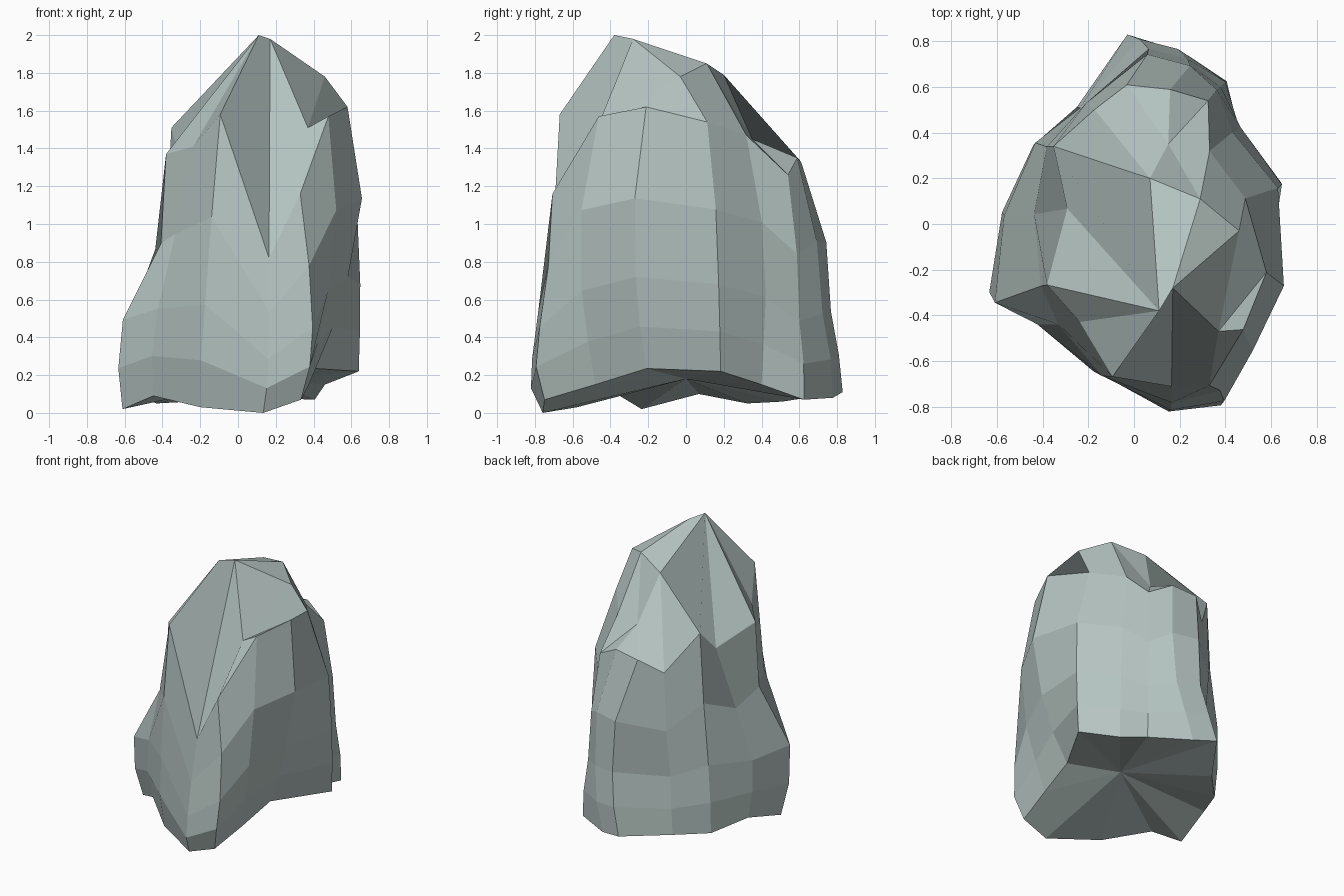
import bpy, bmesh
from math import radians, sin, cos, pi
from mathutils import Vector

# Vertical ribs of the rock, counter-clockwise from the front:
# base angle, rim angle, base z, rim z, then five radii from base to rim
STEPS = (0, .16, .35, .65, 1)
RIBS = [
    (-80, -77, .00, .82, .77, .835, .83, .80, .73),
    (-66, -65, .07, 1.16, .82, .88, .87, .82, .78),
    (-52, -44, .15, 1.57, .61, .67, .73, .76, .665),
    (-27, -20, .235, 1.62, .46, .56, .64, .71, .617),
    (16, 13, .22, 1.54, .665, .67, .67, .65, .50),
    (41, 44, .15, 1.47, .61, .62, .63, .59, .46),
    (57, 59, .07, 1.26, .745, .74, .71, .69, .63),
    (80, 75, .08, 1.35, .79, .79, .76, .735, .61),
    (92, 93, .11, 1.33, .83, .81, .77, .745, .61),
    (116, 109, .06, 1.23, .57, .56, .53, .57, .53),
    (143, 136, .05, 1.51, .54, .56, .56, .51, .49),
    (173, 167, .10, 1.28, .56, .58, .57, .44, .30),
    (201, 215, .02, 1.37, .655, .70, .70, .49, .465),
    (218, 241, .09, 1.41, .57, .61, .61, .55, .49),
    (251, 262, .03, 1.58, .61, .66, .67, .68, .675),
]
# Sideways bow of some ribs at mid height, in degrees
SWING = {1: 3, 7: -7, 8: -8, 11: 6, 12: 4}
# Summit points, and the one each rib runs up to
SUMMIT = [(.11, -.38, 2), (.17, -.28, 1.98), (.29, .11, 1.85), (.07, .20, 1.79),
          (.15, .35, 1.45), (.37, -.47, 1.51), (.46, -.03, 1.78)]
TARGET = (1, 5, 5, 5, 6, 2, 4, 4, 4, 3, 3, 0, 0, 0, 0)


def rib_points(index):
    a0, a1, z0, z1, *radii = RIBS[index]
    for t, r in zip(STEPS, radii):
        a = radians(a0 + (a1 - a0) * t + SWING.get(index, 0) * sin(pi * t))
        yield Vector((r * cos(a), r * sin(a), z0 + (z1 - z0) * t))


def add_face(bm, verts):
    unique = list(dict.fromkeys(verts))
    if len(unique) > 2:
        bm.faces.new(unique)


bm = bmesh.new()
summit = [bm.verts.new(p) for p in SUMMIT]
under = bm.verts.new((.12, 0, .18))
columns = [[under] + [bm.verts.new(p) for p in rib_points(i)] + [summit[k]]
           for i, k in enumerate(TARGET)]

# Underside, flanks and shoulders
for left, right in zip(columns, columns[1:] + columns[:1]):
    for i in range(len(left) - 1):
        add_face(bm, (left[i], right[i], right[i + 1], left[i + 1]))

# Crest, right shoulder facet and rear notch
for corners in ((0, 1, 2, 3), (1, 5, 6), (1, 6, 2), (2, 4, 3)):
    add_face(bm, [summit[k] for k in corners])

bmesh.ops.recalc_face_normals(bm, faces=bm.faces)
mesh = bpy.data.meshes.new("rock")
bm.to_mesh(mesh)
bm.free()
stone = bpy.data.materials.new("stone")
stone.diffuse_color = (.46, .55, .53, 1)
mesh.materials.append(stone)
bpy.context.collection.objects.link(bpy.data.objects.new("rock", mesh))
